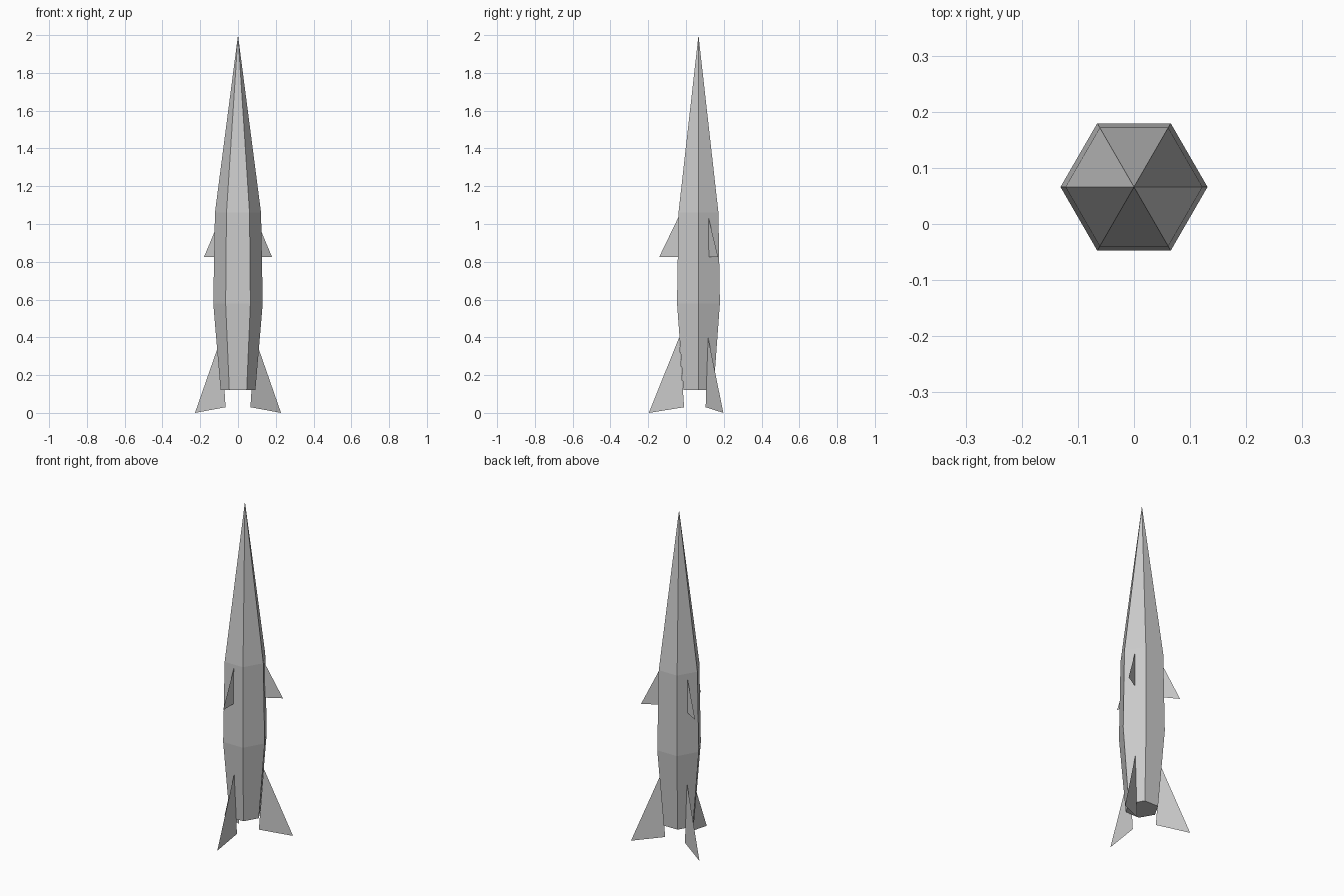
import bpy, bmesh
from math import radians, cos, sin

if "Cube" in bpy.data.objects:
    bpy.data.objects.remove(bpy.data.objects["Cube"])

CY = 0.066  # body axis sits slightly behind centre


def make_object(name, bm):
    bmesh.ops.recalc_face_normals(bm, faces=bm.faces)
    mesh = bpy.data.meshes.new(name)
    bm.to_mesh(mesh)
    bm.free()
    obj = bpy.data.objects.new(name, mesh)
    bpy.context.collection.objects.link(obj)
    return obj


def radial_point(r, z, angle):
    a = radians(angle)
    return (r * cos(a), CY + r * sin(a), z)


# Six-sided body with a long pointed nose and closed tail
def make_body(name, rings, tip_z, sides=6):
    bm = bmesh.new()
    loops = [[bm.verts.new(radial_point(r, z, i * 360 / sides)) for i in range(sides)]
             for r, z in rings]
    tip = bm.verts.new((0, CY, tip_z))
    bm.faces.new(loops[0][::-1])
    for i in range(sides):
        j = (i + 1) % sides
        for low, high in zip(loops, loops[1:]):
            bm.faces.new((low[i], low[j], high[j], high[i]))
        bm.faces.new((loops[-1][i], loops[-1][j], tip))
    return make_object(name, bm)


# Flat sheet fin drawn as a (radius, height) outline
def make_fin(name, outline, angle):
    bm = bmesh.new()
    bm.faces.new([bm.verts.new(radial_point(r, z, angle)) for r, z in outline])
    return make_object(name, bm)


make_body("rocket_body", [(0.092, 0.12), (0.131, 0.58), (0.122, 1.06)], 2.0)

# Three tail fins and three smaller upper fins, centred on body faces
tail_fin = [(0.076, 0.03), (0.263, 0.0), (0.102, 0.40)]
upper_fin = [(0.108, 0.825), (0.208, 0.825), (0.104, 1.04)]
for side, angle in (("front", 270), ("right", 30), ("left", 150)):
    make_fin("tail_fin_" + side, tail_fin, angle)
    make_fin("upper_fin_" + side, upper_fin, angle)
